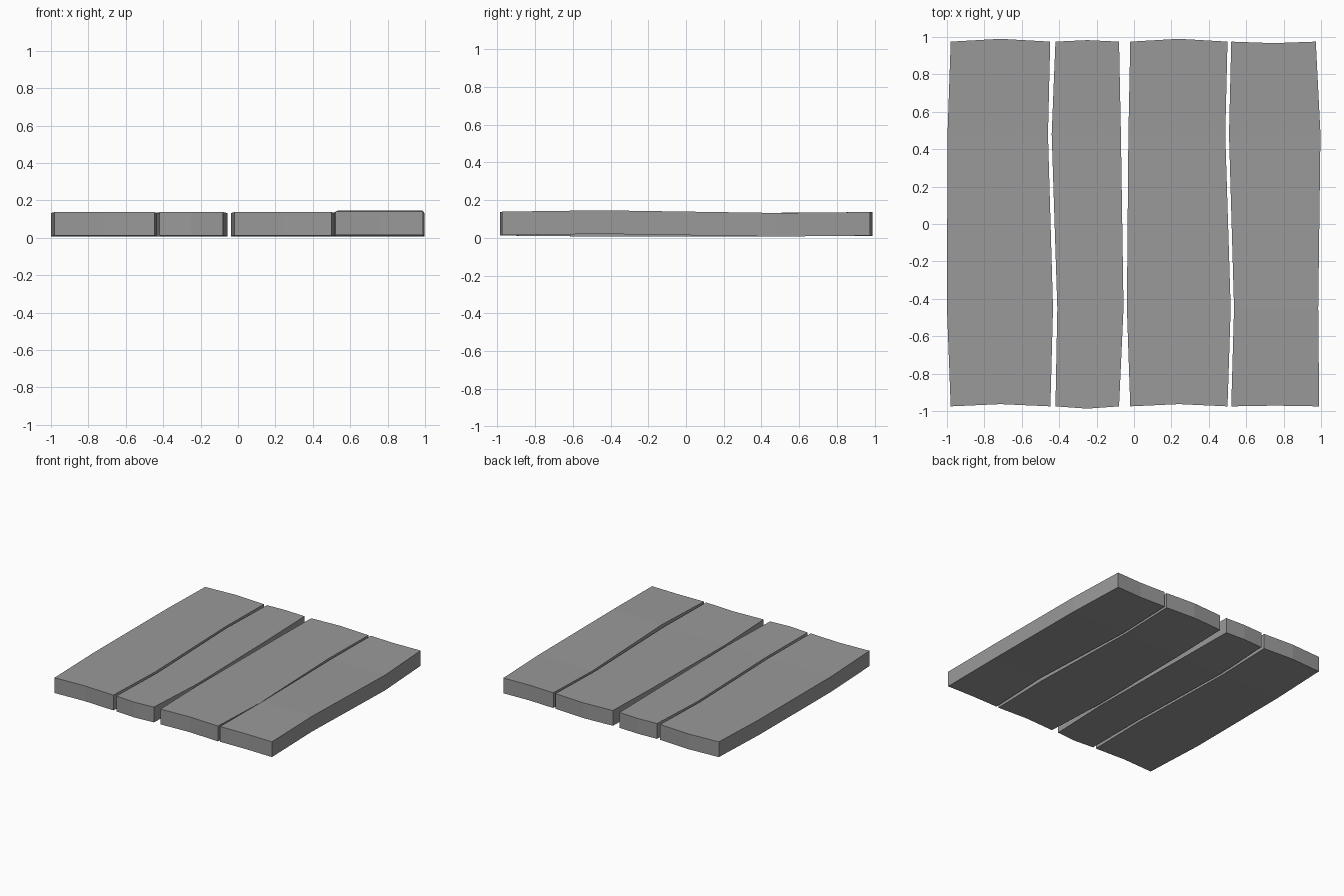
import bpy
import bmesh

cube = bpy.data.objects.get("Cube")
if cube:
    bpy.data.objects.remove(cube, do_unlink=True)

grey = bpy.data.materials.new("plank_grey")
grey.use_nodes = True
colour = (0.32, 0.32, 0.32, 1)
grey.diffuse_color = colour
grey.node_tree.nodes["Principled BSDF"].inputs["Base Color"].default_value = colour

THICKNESS = 0.125
STATIONS = (-0.975, -0.45, 0.48, 0.975)


def plank(name, left, right, base, front_bow, back_bow):
    """Wobbly board: side edges and base height at each station, bowed ends."""
    bm = bmesh.new()
    rows = []
    for i, y in enumerate(STATIONS):
        bow = {0: front_bow, 3: back_bow}.get(i, 0)
        xs = (left[i], (left[i] + right[i]) / 2, right[i])
        rows.append([bm.verts.new((x, y + (bow if j == 1 else 0), base[i]))
                     for j, x in enumerate(xs)])
    for a, b in zip(rows, rows[1:]):
        for j in range(2):
            bm.faces.new((a[j], a[j + 1], b[j + 1], b[j]))
    # Raise the outline into a solid board
    top = bmesh.ops.extrude_face_region(bm, geom=bm.faces[:])["geom"]
    bmesh.ops.translate(bm, vec=(0, 0, THICKNESS),
                        verts=[v for v in top if isinstance(v, bmesh.types.BMVert)])
    bmesh.ops.recalc_face_normals(bm, faces=bm.faces)
    mesh = bpy.data.meshes.new(name)
    bm.to_mesh(mesh)
    bm.free()
    mesh.materials.append(grey)
    obj = bpy.data.objects.new(name, mesh)
    bpy.context.collection.objects.link(obj)


level = (0.012, 0.007, 0.008, 0.011)
raised = (0.014, 0.021, 0.007, 0.012)

plank("plank_far_right", (-0.98, -1.0, -0.997, -0.98),
      (-0.447, -0.433, -0.46, -0.448), level, 0.012, 0.015)
plank("plank_inner_right", (-0.42, -0.41, -0.44, -0.42),
      (-0.08, -0.056, -0.07, -0.08), level, -0.012, 0.008)
plank("plank_inner_left", (-0.02, -0.038, -0.03, -0.02),
      (0.5, 0.517, 0.488, 0.5), level, 0.012, 0.015)
plank("plank_far_left", (0.52, 0.535, 0.508, 0.52),
      (0.99, 0.985, 0.997, 0.972), raised, 0.004, -0.008)
